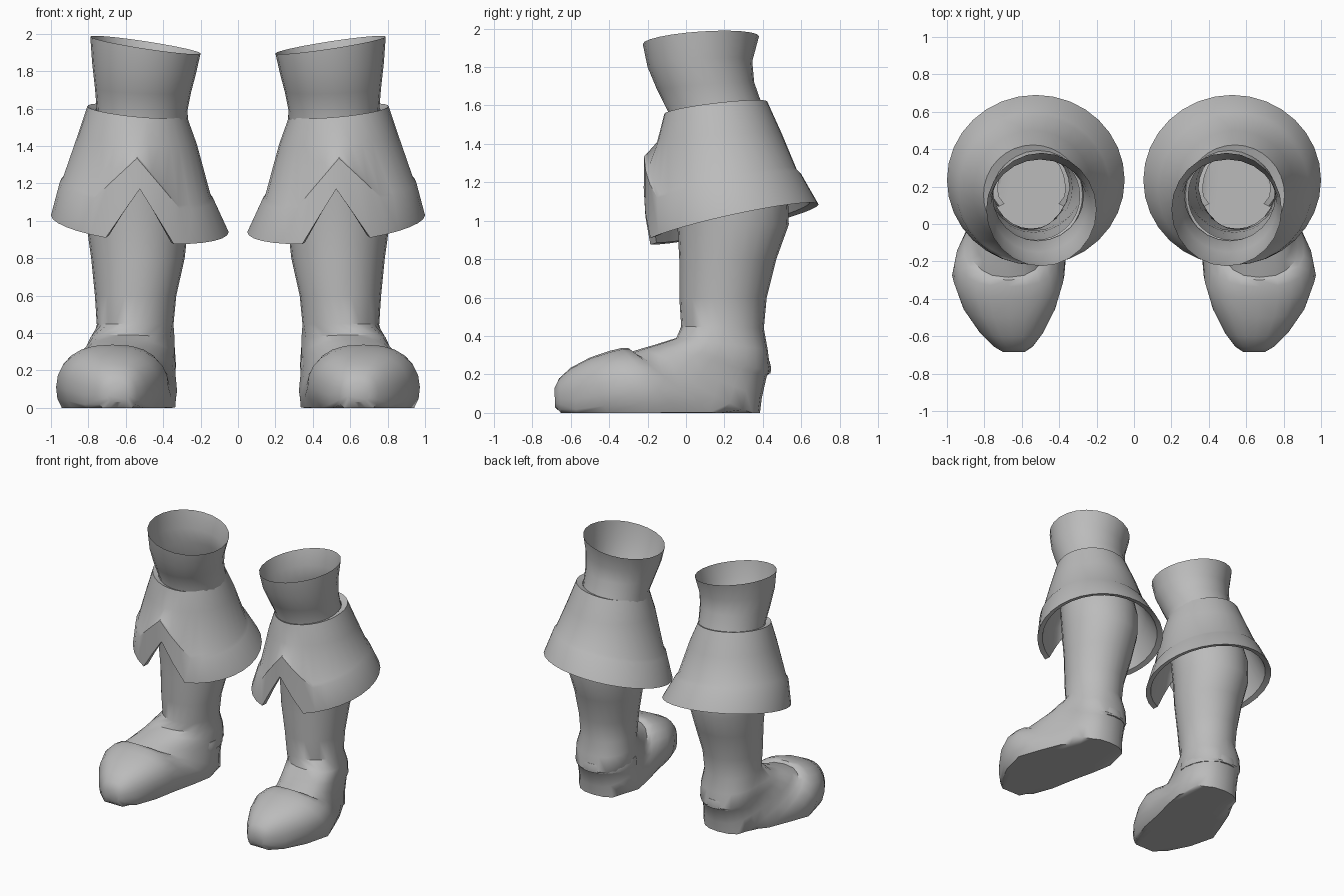
import bpy, bmesh, math

if "Cube" in bpy.data.objects:
    bpy.data.objects.remove(bpy.data.objects["Cube"])

grey = bpy.data.materials.new("grey_leather")
grey.diffuse_color = (0.5, 0.5, 0.5, 1)
grey.use_nodes = True
grey.node_tree.nodes["Principled BSDF"].inputs["Base Color"].default_value = grey.diffuse_color


def loft(name, rings, closed=True, cap=False):
    """Skin a list of point rings, then mirror to make the pair."""
    bm = bmesh.new()
    rows = [[bm.verts.new(p) for p in r] for r in rings]
    n = len(rows[0])
    for a, b in zip(rows, rows[1:]):
        for i in range(n if closed else n - 1):
            j = (i + 1) % n
            bm.faces.new((a[i], a[j], b[j], b[i]))
    if cap:
        bm.faces.new(rows[-1])
    bmesh.ops.recalc_face_normals(bm, faces=bm.faces)
    me = bpy.data.meshes.new(name)
    bm.to_mesh(me)
    bm.free()
    me.materials.append(grey)
    ob = bpy.data.objects.new(name, me)
    bpy.context.collection.objects.link(ob)
    bpy.context.view_layer.objects.active = ob
    ob.select_set(True)
    bpy.ops.object.shade_smooth_by_angle(angle=math.radians(42))
    ob.select_set(False)
    ob.modifiers.new("pair", 'MIRROR').use_clip = False
    return ob


def foot_axis(y):
    """Centre line of the foot, turned outward toward the toes."""
    pts = [(-0.7, 0.64), (-0.5, 0.665), (-0.2, 0.675), (0, 0.61), (0.2, 0.555), (0.5, 0.55)]
    for (y0, x0), (y1, x1) in zip(pts, pts[1:]):
        if y <= y1:
            return x0 + (x1 - x0) * max(0, (y - y0) / (y1 - y0))
    return pts[-1][1]


def spow(v, e):
    return math.copysign(abs(v) ** e, v)


N = 24
ANG = [2 * math.pi * i / N for i in range(N)]

# Leg rings: front y, front z, back y, back z, inner x, outer x, sideways tilt
leg = [(-.225, 1.92, .38, 1.96, .20, .79, .045),
       (-.20, 1.80, .345, 1.83, .225, .78, .03),
       (-.15, 1.68, .355, 1.72, .25, .765, .01),
       (-.09, 1.56, .39, 1.62, .27, .755, 0),
       (-.09, 1.40, .45, 1.40, .26, .785, 0),
       (-.06, 1.15, .53, 1.15, .255, .815, 0),
       (-.045, .98, .535, .98, .265, .81, 0),
       (-.035, .80, .47, .80, .285, .785, 0),
       (-.035, .60, .42, .60, .33, .765, 0),
       (-.025, .45, .405, .44, .345, .755, 0)]
# Foot rings: top y, top z, bottom y, bottom z, half width
foot = [(-.05, .39, .425, .33, .22), (-.12, .368, .44, .215, .226),
        (-.16, .355, .42, .19, .226), (-.23, .335, .395, .08, .235),
        (-.285, .318, .385, -.03, .25), (-.30, .338, .25, -.1, .27),
        (-.335, .338, .05, -.1, .29), (-.40, .322, -.15, -.1, .30),
        (-.50, .288, -.38, -.1, .25), (-.60, .235, -.56, -.1, .17),
        (-.66, .18, -.65, -.03, .105), (-.684, .13, -.682, .03, .06)]
rings = []
for yf, zf, yb, zb, x0, x1, tilt in leg:
    r = []
    for a in ANG:
        t = (1 - math.cos(a)) / 2
        r.append(((x0 + x1) / 2 + (x1 - x0) / 2 * math.sin(a),
                  yf + (yb - yf) * t, zf + (zb - zf) * t + tilt * math.sin(a)))
    rings.append(r)
for yt, zt, yb, zb, hw in foot:
    r = []
    for a in ANG:
        t = (1 - spow(math.cos(a), .9)) / 2
        y = yt + (yb - yt) * t
        # the underside is flattened into a sole
        r.append((foot_axis(y) + hw * spow(math.sin(a), .8), y, max(0, zt + (zb - zt) * t)))
    rings.append(r)
loft("boot_leg_and_foot", rings, cap=True)

# Flared cuff with a notch at the front and a turned hem
M = 32


def cuff_ring(cx, cy, rx, ry, z, back, side, notch=0, spread=1):
    r = []
    for i in range(M):
        a = 2 * math.pi * i / M
        d = abs((math.degrees(a) - 270 + 180) % 360 - 180)
        lift = notch * max(0, 1 - d / spread)
        r.append((cx + rx * math.cos(a), cy + ry * math.sin(a),
                  z + back * math.sin(a) + side * math.cos(a) + lift))
    return r


loft("cuff", [
    cuff_ring(.525, .15, .235, .235, 1.575, .03, .02),
    cuff_ring(.54, .155, .265, .268, 1.588, .032, .025),
    cuff_ring(.54, .175, .32, .325, 1.43, .02, .02),
    cuff_ring(.54, .187, .396, .39, 1.18, .085, .05, .255, 34),
    cuff_ring(.54, .19, .412, .408, 1.16, .085, .05, .26, 34),
    cuff_ring(.525, .235, .475, .455, .985, .10, .045, .285, 22.5),
    cuff_ring(.525, .23, .435, .415, .995, .10, .045, .285, 22.5),
    cuff_ring(.535, .20, .375, .37, 1.15, .085, .045, .22, 30),
    cuff_ring(.535, .19, .28, .29, 1.42, .02, .02)])

# Raised band around the heel
band = []
for k in range(17):
    a = math.radians(-25 + 230 * k / 16)
    fade = .02 if k in (0, 16) else 0
    c, s = math.cos(a), math.sin(a)
    band.append([(.548 + (.215 + o - fade) * c, .19 + (.25 + o - fade) * s, z)
                 for o, z in ((-.03, .20), (0, .205), (.003, .235), (-.005, .27), (-.035, .28))])
loft("heel_band", band, closed=False)
